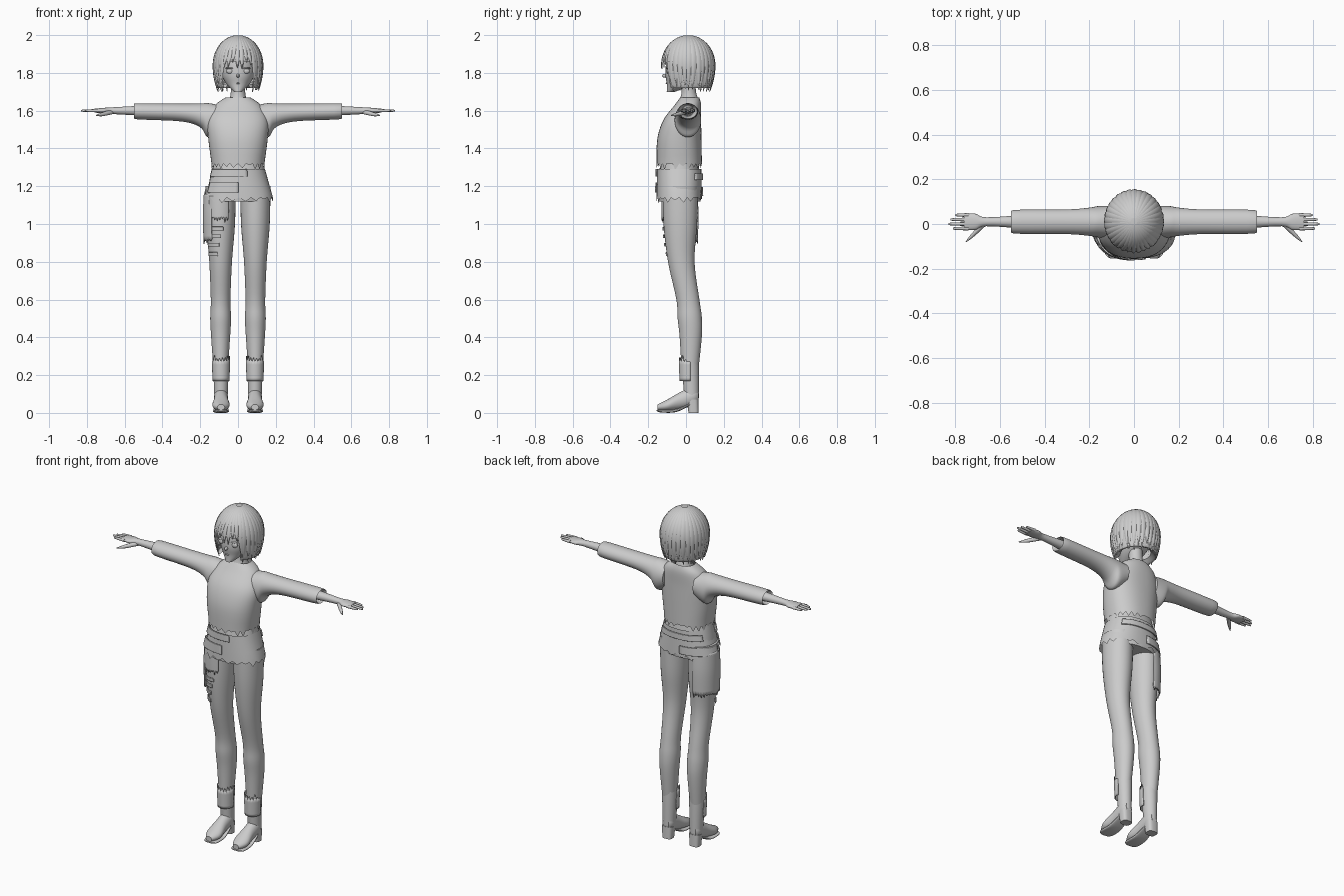
import bpy, bmesh, math, random
from mathutils import Vector

random.seed(4)
cube = bpy.data.objects.get("Cube")
if cube:
    bpy.data.objects.remove(cube, do_unlink=True)

shade = (.6, .6, .6, 1)
grey = bpy.data.materials.new("plain_grey")
grey.use_nodes = True
grey.diffuse_color = shade
for node in grey.node_tree.nodes:
    if node.type == 'BSDF_PRINCIPLED':
        node.inputs["Base Color"].default_value = shade


def finish(name, bm, mirror=False, thickness=0):
    bmesh.ops.recalc_face_normals(bm, faces=bm.faces)
    mesh = bpy.data.meshes.new(name)
    bm.to_mesh(mesh)
    bm.free()
    mesh.materials.append(grey)
    mesh.shade_smooth()
    mesh.set_sharp_from_angle(angle=math.radians(45))
    obj = bpy.data.objects.new(name, mesh)
    bpy.context.collection.objects.link(obj)
    if thickness:
        solid = obj.modifiers.new("thickness", 'SOLIDIFY')
        solid.thickness = thickness
    if mirror:
        obj.modifiers.new("mirror", 'MIRROR').use_mirror_merge = False


def spline(a, b, c, d, t):
    return b + t / 2 * (c - a + t * (2 * a - 5 * b + 4 * c - d + t * (3 * (b - c) + d - a)))


def smooth(rows, ratio, steps=5):
    """Rounds rings of (position, centre, width, optional depth)."""
    full = [Vector(r if len(r) > 3 else (*r, r[-1] * ratio)) for r in rows]
    padded = [full[0], *full, full[-1]]
    rings = [spline(*padded[i:i + 4], step / steps)
             for i in range(len(full) - 1) for step in range(steps)]
    return rings + [full[-1]]


def loft(name, rows, axis='z', centre=0, ratio=1, lean=0, arc=None, power=2, segments=32,
         ragged=0, closed=True, mirror=False, thickness=0):
    bm = bmesh.new()
    rings = smooth(rows, ratio)
    start, end = arc or (0, 360)
    count = segments + 1 if arc else segments
    grid = []
    for ring in rings:
        position, middle, width, depth = ring
        line = []
        for i in range(count):
            a = math.radians(start + (end - start) * i / segments)
            c, s = math.cos(a), math.sin(a)
            u = centre + lean * position + width * math.copysign(abs(c) ** (2 / power), c)
            v = middle + depth * math.copysign(abs(s) ** (2 / power), s)
            p = position
            if ring is rings[-1] and i % 2:
                p += ragged * random.random()
            line.append(bm.verts.new({'z': (u, v, p), 'x': (p, u, v), 'y': (u, p, v)}[axis]))
        grid.append(line)
    for a, b in zip(grid, grid[1:]):
        for i in range(segments):
            j = (i + 1) % count
            bm.faces.new((a[i], a[j], b[j], b[i]))
    if closed and not arc:
        bm.faces.new(grid[0])
        bm.faces.new(grid[-1])
    finish(name, bm, mirror, thickness)


def panel(name, rows, ratio, centre, top, bottom, arc, power=2, ragged=0):
    """A raised cloth patch that follows part of a lofted surface."""
    chosen = [r for r in smooth(rows, ratio, 40) if bottom <= r[0] <= top][::4]
    raised = [(p, middle, width + .008, depth + .008) for p, middle, width, depth in chosen]
    loft(name, raised, centre=centre, arc=arc, power=power, ragged=ragged,
         thickness=.006, segments=16)


def blob(name, location, size, mirror=False):
    bm = bmesh.new()
    bmesh.ops.create_uvsphere(bm, u_segments=16, v_segments=10, radius=1)
    for v in bm.verts:
        v.co = Vector(location) + v.co * Vector(size)
    finish(name, bm, mirror)


# Head, face and neck
loft("head", [(1.7, -.08, .02), (1.74, -.035, .06), (1.8, -.01, .09),
              (1.9, .01, .095), (1.97, .01, .04)], ratio=1.1)
loft("neck", [(1.6, 0, .09, .05), (1.65, .015, .05), (1.7, .015, .038), (1.76, .01, .04)])
blob("nose", (0, -.11, 1.785), (.008, .018, .01))
blob("mouth", (0, -.103, 1.745), (.014, .005, .003))
blob("eye", (.042, -.094, 1.81), (.02, .01, .015), mirror=True)
blob("eyelash", (.042, -.096, 1.825), (.025, .01, .004), mirror=True)

# Bobbed hair: a cap, a curtain open at the face, and overlapping locks
crown, brow, hair_width = 2, 1.84, .13


def hair_radius(z):
    if z < brow:
        return hair_width - 1.3 * (brow - z) ** 2
    return hair_width * math.sqrt(max(0, 1 - ((z - brow) / (crown - brow)) ** 2))


def hair_ring(z):
    return z, .012, hair_radius(z)


dome = [brow + .02 + (crown - brow - .025) * math.sin(math.pi / 2 * k / 8) for k in range(9)]
loft("hair_cap", [hair_ring(z) for z in dome], ratio=1.07, segments=48)
loft("hair_curtain", [hair_ring(brow + .03 - .05 * k) for k in range(4)]
     + [(1.74, .012, .08)], ratio=1.07, arc=(-50, 230), segments=48)


def hair_locks(name, angles, half_width, tip_rule, sweep_rule, steps=16):
    bm = bmesh.new()
    for angle in angles:
        tip, sweep, last = tip_rule(angle), sweep_rule(angle), None
        for k in range(steps + 1):
            t = k / steps
            z = crown - .001 - (crown - tip) * t ** 1.6
            taper = min(1, 3 * (1 - t) + .03) ** .7
            row = []
            for side in (-1, -.5, 0, .5, 1):
                a = math.radians(angle + sweep * t * t + side * half_width * taper)
                r = hair_radius(z) * (1.035 - .04 * side * side)
                row.append(bm.verts.new((r * math.cos(a), .012 + 1.07 * r * math.sin(a), z)))
            if last:
                for i in range(4):
                    bm.faces.new((last[i], last[i + 1], row[i + 1], row[i]))
            last = row
    finish(name, bm)


hair_locks("hair_back_locks", range(-42, 230, 11), 8,
           lambda a: random.uniform(1.7, 1.73), lambda a: random.uniform(-3, 3))
hair_locks("hair_side_locks", (-50, -130), 8, lambda a: 1.74, lambda a: (a + 90) / 10)
hair_locks("hair_fringe", range(-126, -50, 9), 7,
           lambda a: random.uniform(1.82, 1.86), lambda a: (a + 84) / 4)

# Loose shirt with ragged hem
loft("shirt_body", [(1.67, .02, .065, .05), (1.63, .01, .12, .07), (1.55, -.02, .16, .1),
                    (1.45, -.035, .157, .117), (1.32, -.036, .14, .12)],
     power=2.3, segments=48, ragged=-.035, closed=False)
loft("sleeve", [(.1, 1.56, .07), (.16, 1.55, .07, .09), (.2, 1.575, .063), (.3, 1.59, .055, .047),
                (.54, 1.597, .052, .042), (.5, 1.6, .03)],
     axis='x', centre=.01, mirror=True)

# Forearms and hands
loft("forearm_and_palm", [(.5, 1.6, .03), (.66, 1.6, .02), (.71, 1.6, .036, .015),
                          (.76, 1.6, .034, .01)],
     axis='x', centre=.01, ratio=.9, mirror=True)
for i, (finger, tip) in enumerate((("index", .81), ("middle", .83), ("ring", .82), ("little", .8))):
    loft(finger + "_finger", [(.74, 1.6, .009), (tip - .01, 1.6, .006), (tip, 1.6, .002)],
         axis='x', centre=.02 * i - .02, segments=10, mirror=True)
loft("thumb", [(0, 1.593, .016), (-.05, 1.58, .012), (-.08, 1.575, .003)],
     axis='y', centre=.67, lean=-1, ratio=.8, segments=12, mirror=True)

# Hips and ragged skirt with patches
loft("hips", [(1.34, -.035, .13), (1.2, -.035, .155), (1.12, -.035, .15)], ratio=.75, power=2.2)
skirt = [(1.29, -.036, .138, .117), (1.14, -.036, .18, .12)]
loft("skirt", skirt, centre=.005, power=2.3, segments=40, ragged=-.03, closed=False)
for name, top, bottom, arc in (("belt_front", 1.29, 1.25, (195, 285)),
                               ("front_pocket", 1.22, 1.16, (205, 270)),
                               ("back_yoke", 1.27, 1.22, (40, 150)),
                               ("back_pocket", 1.2, 1.14, (95, 185))):
    panel(name, skirt, 1, .003, top, bottom, arc, power=2.3)

# Legs
leg = [(1.2, -.03, .08), (1, -.03, .076), (.8, -.025, .06), (.6, .01, .052),
       (.5, .02, .055), (.4, .025, .05), (.2, .02, .036)]
leg_x, leg_ratio = .092, 1.17
loft("leg", leg, centre=leg_x, ratio=leg_ratio, mirror=True)

# Patchwork trouser leg on the right thigh
loft("trouser_leg_panel", [(1.16, -.03, .085), (1.05, -.03, .09), (.92, -.03, .087)],
     centre=-.096, ratio=1.07, arc=(85, 240), ragged=-.025, thickness=.006)
panel("thigh_front_panel", leg, leg_ratio, -leg_x, 1.15, 1.02, (225, 300), ragged=-.03)
for k in range(4):
    low = .96 - .045 * k
    panel("thigh_strip_" + "abcd"[k], leg, leg_ratio, -leg_x, low + .03, low, (205, 280 - 8 * k))

# Heeled boots with folded cuffs
boot_x = .09
loft("boot_foot", [(.065, .09, .02, .03), (.04, .09, .035, .05), (-.03, .065, .037, .045),
                   (-.1, .04, .045, .03), (-.15, .03, .02, .015)],
     axis='y', centre=boot_x, mirror=True)
loft("boot_sole", [(.03, .05, .03), (-.05, .013, .04), (-.13, .01, .04), (-.155, .013, .015)],
     axis='y', centre=boot_x, ratio=.2, power=3, mirror=True)
loft("boot_heel", [(0, .04, .03), (.07, .035, .034)], centre=boot_x, ratio=.9, power=3, mirror=True)
loft("boot_shaft", [(.08, .03, .035), (.2, .025, .04), (.28, .02, .044)], centre=boot_x, ratio=1.1,
     closed=False, ragged=.02, mirror=True)
loft("boot_cuff", [(.17, .015, .045), (.27, .015, .048)], centre=boot_x, ratio=1.1,
     arc=(170, 370), segments=20, ragged=.035, mirror=True, thickness=.005)
